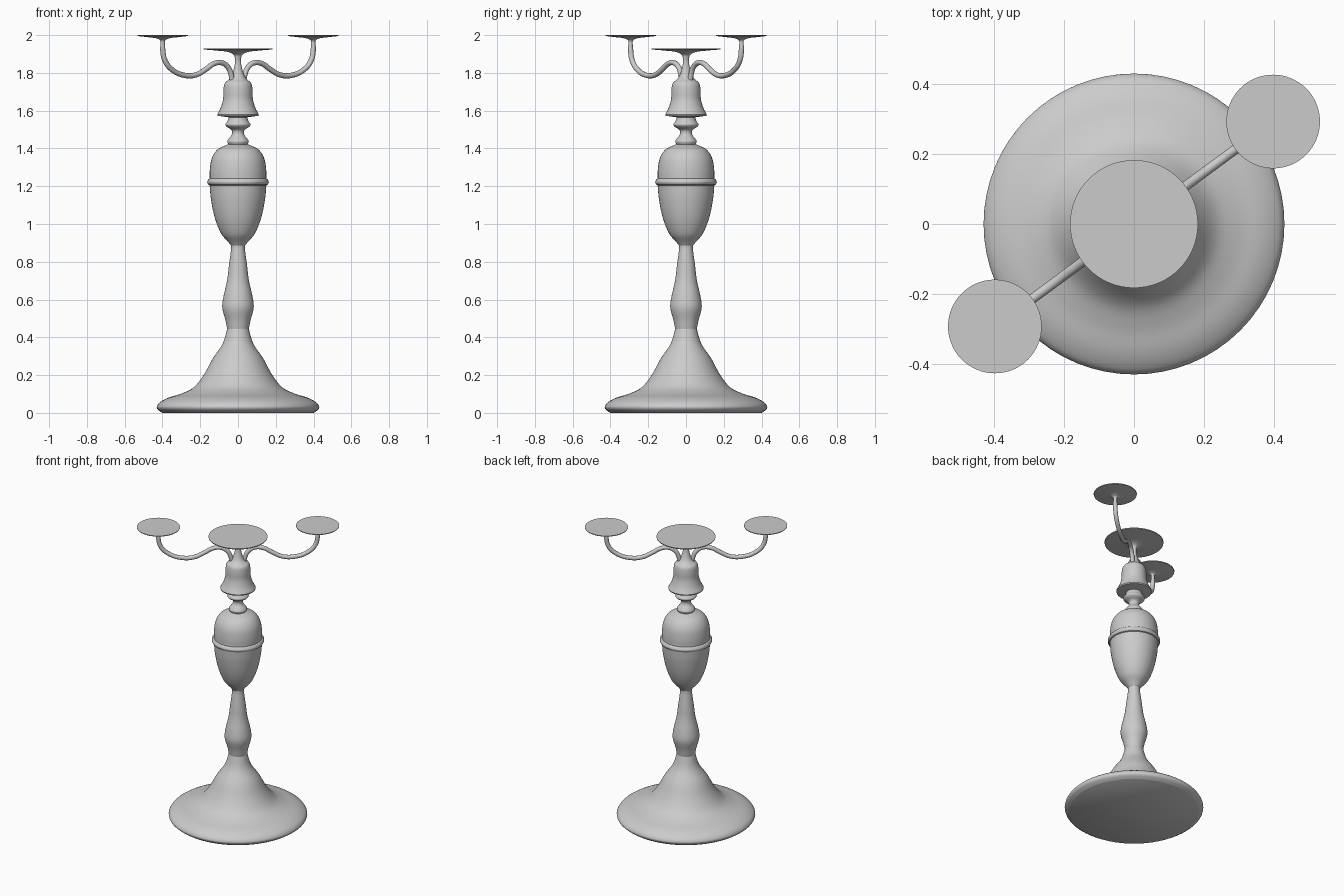
import bpy, bmesh, math
from mathutils import Vector, Matrix

if "Cube" in bpy.data.objects:
    bpy.data.objects.remove(bpy.data.objects["Cube"])


def smooth_path(pts, steps=5):
    """Centripetal-like rounding of a profile by Catmull-Rom interpolation."""
    p = [Vector((a, b)) for a, b in pts]
    if len(p) < 3:
        return p
    p = [2 * p[0] - p[1]] + p + [2 * p[-1] - p[-2]]
    out = []
    for a, b, c, d in zip(p, p[1:], p[2:], p[3:]):
        n = (c - b).length
        m0 = (c - a) * n / ((c - b).length + (b - a).length)
        m1 = (d - b) * n / ((d - c).length + (c - b).length)
        for i in range(steps):
            t = i / steps
            out.append((2*t**3 - 3*t**2 + 1) * b + (t**3 - 2*t**2 + t) * m0
                       + (3*t**2 - 2*t**3) * c + (t**3 - t**2) * m1)
    return out + [p[-2]]


def lathe(name, *sections, at=(0, 0), segs=64):
    """Turn (radius, z) sections about z; section joins stay sharp, ends are capped."""
    prof = []
    for s in sections:
        prof += smooth_path(s)
    bm = bmesh.new()
    rings = [[bm.verts.new((at[0] + max(q.x, .001) * math.cos(2 * math.pi * k / segs),
                            at[1] + max(q.x, .001) * math.sin(2 * math.pi * k / segs), q.y))
              for k in range(segs)] for q in prof]
    for lo, hi in zip(rings, rings[1:]):
        for k in range(segs):
            j = (k + 1) % segs
            bm.faces.new((lo[k], lo[j], hi[j], hi[k]))
    bm.faces.new(rings[0][::-1])
    bm.faces.new(rings[-1])
    bmesh.ops.remove_doubles(bm, verts=bm.verts, dist=1e-5)
    finish(name, bm)


def finish(name, bm):
    me = bpy.data.meshes.new(name)
    bm.to_mesh(me)
    bm.free()
    ob = bpy.data.objects.new(name, me)
    bpy.context.collection.objects.link(ob)
    bpy.ops.object.select_all(action='DESELECT')
    ob.select_set(True)
    bpy.context.view_layer.objects.active = ob
    bpy.ops.object.shade_smooth_by_angle(angle=math.radians(40))


# Flared foot and baluster stem
lathe("foot",
      [(.40, 0), (.425, .018), (.43, .033), (.415, .055), (.37, .08), (.30, .102),
       (.235, .135), (.182, .20), (.135, .286), (.082, .365), (.057, .444)])
lathe("stem",
      [(.057, .444), (.066, .49), (.083, .555), (.078, .61), (.058, .70),
       (.048, .78), (.04, .84), (.036, .885), (.045, .91)])

# Urn with a raised band
lathe("urn",
      [(.036, .885), (.052, .905), (.088, .947), (.122, 1.03), (.143, 1.13), (.150, 1.205)],
      [(.157, 1.208), (.163, 1.222), (.157, 1.236)],
      [(.150, 1.24), (.149, 1.29), (.138, 1.35), (.108, 1.395), (.052, 1.422)])

# Turned beads
lathe("neck_beads",
      [(.05, 1.42), (.057, 1.436), (.05, 1.45), (.032, 1.475), (.034, 1.497),
       (.06, 1.515), (.067, 1.528), (.055, 1.545), (.047, 1.575)])

# Bell-shaped cap running up into the centre stalk
lathe("bell",
      [(.05, 1.565), (.108, 1.573)],
      [(.11, 1.58), (.092, 1.615), (.079, 1.66), (.077, 1.71), (.07, 1.745),
       (.045, 1.768), (.032, 1.79), (.02, 1.83), (.015, 1.87), (.02, 1.895)])

# Centre candle plate
lathe("centre_plate",
      [(.015, 1.87), (.022, 1.895), (.05, 1.91), (.10, 1.917), (.182, 1.924)],
      [(.183, 1.93), (0, 1.93)])

# Paired side arms and plates: (distance out, z, thickness factor)
ARM = [(.035, 1.74, 1), (.045, 1.79, 1), (.066, 1.83, 1), (.11, 1.854, 1), (.16, 1.848, 1),
       (.21, 1.82, 1), (.275, 1.79, 1), (.35, 1.787, 1), (.43, 1.815, 1),
       (.48, 1.865, 1), (.495, 1.925, 1), (.495, 1.955, .8), (.495, 1.985, .7)]
direction = Vector((.398, .293)).normalized()
for label, sgn in (("right", 1), ("left", -1)):
    cu = bpy.data.curves.new(label + "_arm", 'CURVE')
    cu.dimensions = '3D'
    cu.bevel_depth = .014
    cu.bevel_resolution = 4
    cu.use_fill_caps = True
    sp = cu.splines.new('BEZIER')
    sp.resolution_u = 8
    sp.bezier_points.add(len(ARM) - 1)
    for bp, (d, z, r) in zip(sp.bezier_points, ARM):
        bp.co = (sgn * d * direction.x, sgn * d * direction.y, z)
        bp.handle_left_type = bp.handle_right_type = 'AUTO'
        bp.radius = r
    ob = bpy.data.objects.new(label + "_arm", cu)
    bpy.context.collection.objects.link(ob)
    lathe(label + "_plate",
          [(.009, 1.962), (.016, 1.975), (.04, 1.984), (.08, 1.989), (.133, 1.995)],
          [(.134, 2.0), (0, 2.0)], at=(sgn * .398, sgn * .293))
